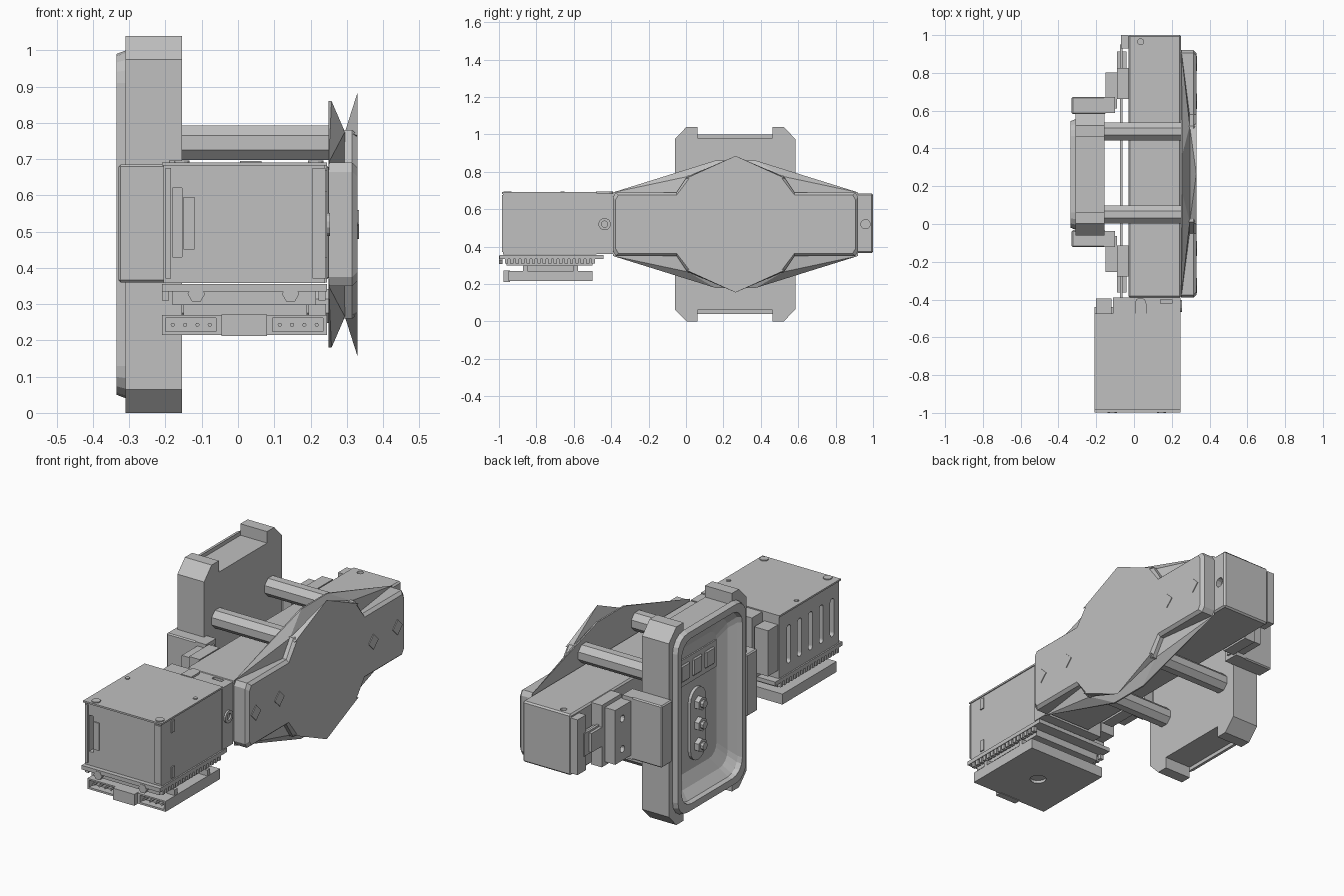
import bpy, bmesh, math
from mathutils import Matrix, Vector

if "Cube" in bpy.data.objects:
    bpy.data.objects.remove(bpy.data.objects["Cube"])

grey = bpy.data.materials.new("light_grey")
grey.use_nodes = True
COL = (0.53, 0.53, 0.53, 1)
grey.diffuse_color = COL
grey.node_tree.nodes["Principled BSDF"].inputs["Base Color"].default_value = COL


def finish(name, bm):
    bmesh.ops.recalc_face_normals(bm, faces=bm.faces)
    me = bpy.data.meshes.new(name)
    bm.to_mesh(me)
    bm.free()
    me.materials.append(grey)
    ob = bpy.data.objects.new(name, me)
    bpy.context.collection.objects.link(ob)
    return ob


def box(name, x, y, z, bevel=0):
    """Box from (min, max) pairs."""
    bm = bmesh.new()
    bmesh.ops.create_cube(bm, size=1)
    for v in bm.verts:
        v.co = [(a + b) / 2 + c * (b - a) for c, (a, b) in zip(v.co, (x, y, z))]
    if bevel:
        bmesh.ops.bevel(bm, geom=bm.edges[:], offset=bevel, segments=1, affect='EDGES')
    return finish(name, bm)


def prism(name, centre, r, depth, axis, sides=12):
    """Round or faceted bar along one axis."""
    bm = bmesh.new()
    turn = {'X': Matrix.Rotation(math.pi / 2, 4, 'Y'), 'Y': Matrix.Rotation(math.pi / 2, 4, 'X'),
            'Z': Matrix()}[axis]
    bmesh.ops.create_cone(bm, cap_ends=True, segments=sides, radius1=r, radius2=r, depth=depth,
                          matrix=Matrix.Translation(centre) @ turn @ Matrix.Rotation(math.pi / sides, 4, 'Z'))
    return finish(name, bm)


def loft(name, rings):
    """Skin a list of (x, [(y, z), ...]) sections and cap both ends."""
    bm = bmesh.new()
    loops = [[bm.verts.new((x, y, z)) for y, z in pts] for x, pts in rings]
    n = len(loops[0])
    for a, b in zip(loops, loops[1:]):
        for i in range(n):
            bm.faces.new((a[i], a[(i + 1) % n], b[(i + 1) % n], b[i]))
    bm.faces.new(loops[0])
    bm.faces.new(loops[-1])
    return finish(name, bm)


def hull(name, pts):
    bm = bmesh.new()
    for p in pts:
        bm.verts.new(p)
    bmesh.ops.convex_hull(bm, input=bm.verts[:])
    bmesh.ops.dissolve_limit(bm, angle_limit=0.02, verts=bm.verts[:], edges=bm.edges[:])
    return finish(name, bm)


def round_rect(y0, y1, z0, z1, r, steps=5):
    pts = []
    for k, (cy, cz) in enumerate([(y1 - r, z1 - r), (y0 + r, z1 - r), (y0 + r, z0 + r), (y1 - r, z0 + r)]):
        for i in range(steps):
            a = math.pi / 2 * (k + i / (steps - 1))
            pts.append((cy + r * math.cos(a), cz + r * math.sin(a)))
    return pts


def cut(ob, cutters):
    """Subtract each cutter, then remove it."""
    for c in cutters:
        c.hide_render = True
        m = ob.modifiers.new("cut", 'BOOLEAN')
        m.object, m.operation, m.solver = c, 'DIFFERENCE', 'EXACT'
    dg = bpy.context.evaluated_depsgraph_get()
    me = bpy.data.meshes.new_from_object(ob.evaluated_get(dg))
    ob.modifiers.clear()
    ob.data = me
    for c in cutters:
        bpy.data.objects.remove(c)


MID = 0.52  # height of the horizontal symmetry plane

# Main beam with bolt sockets and its side rail
beam = box("main_beam", (-0.03, 0.25), (-0.39, 1.0), (0.365, 0.685), 0.008)
cut(beam, [prism("socket", (0.25, 0.96, MID), 0.025, 0.06, 'X'),
           prism("top_hole", (0.035, 0.965, 0.685), 0.016, 0.05, 'Z')])
box("side_rail", (-0.075, -0.062), (-0.39, 0.95), (0.46, 0.58))
box("beam_end_flange", (-0.07, -0.03), (0.93, 1.0), (0.38, 0.67))

# Side armour plate: stepped octagon with chamfered outer edge
def plate_outline(d):
    half = [(-0.39 + d, 0.665 - d), (-0.375 + d, 0.69 - d), (-0.05, 0.69 - d), (0.01 + d * .6, 0.78 - d),
            (0.52 - d * .6, 0.78 - d), (0.58, 0.69 - d), (0.905 - d, 0.69 - d), (0.92 - d, 0.665 - d)]
    return half + [(y, 2 * MID - z) for y, z in reversed(half)]

loft("armour_plate", [(0.25, plate_outline(0)), (0.315, plate_outline(0)), (0.33, plate_outline(0.014))])

# Flared fins above and below the armour plate
for side, s in (("upper", 1), ("lower", -1)):
    fz = lambda z: MID + s * (z - MID)
    hull(side + "_inner_fin", [(x, y, fz(z)) for x, y, z in [
        (0.25, -0.39, 0.69), (0.25, 0.155, 0.86), (0.25, 0.375, 0.86), (0.25, 0.92, 0.69),
        (0.258, 0.155, 0.86), (0.258, 0.375, 0.86), (0.295, 0.01, 0.775), (0.295, 0.52, 0.775),
        (0.295, -0.05, 0.68), (0.295, 0.58, 0.68), (0.25, -0.39, 0.67), (0.25, 0.92, 0.67)]])
    hull(side + "_outer_fin", [(x, y, fz(z)) for x, y, z in [
        (0.295, 0.01, 0.775), (0.295, 0.52, 0.775), (0.33, 0.0, 0.765), (0.33, 0.53, 0.765),
        (0.33, 0.265, 0.885), (0.295, 0.265, 0.72)]])
    # Cross rods joining the armour and the shield
    for end, y in (("front", 0.05), ("rear", 0.49)):
        prism(f"{side}_{end}_rod", (0.05, y, fz(0.745)), 0.051, 0.42, 'X', 8)

# Diamond plates on the armour
for i, y in enumerate((-0.325, -0.13, 0.65, 0.85)):
    prism(f"diamond_{i + 1}", (0.33, y, MID), 0.04, 0.008, 'X', 4).matrix_world = (
        Matrix.Translation((0, y, MID)) @ Matrix.Rotation(math.pi / 4, 4, 'X') @ Matrix.Translation((0, -y, -MID)))

# Shield body: chamfered block with notched top and bottom
CY = 0.2625
quarter = [(0.2, 0.98), (0.2, 1.04), (0.26, 1.04), (0.3225, 0.975)]
top = [(CY + a, z) for a, z in quarter]
top = [(2 * CY - y, z) for y, z in reversed(top)] + top
outline = top + [(y, 1.04 - z) for y, z in reversed(top)]
shield = loft("shield_body", [(-0.31, outline), (-0.155, outline)])
rim = loft("shield_rim", [(-0.309, round_rect(-0.03, 0.555, 0.04, 1.0, 0.09)),
                          (-0.335, round_rect(-0.02, 0.545, 0.05, 0.99, 0.08))])

# Hollow dish sunk into the outward side of the shield
for ob in (shield, rim):
    cut(ob, [loft("dish_cutter", [(-0.40, round_rect(0.0, 0.525, 0.075, 0.965, 0.08)),
                                  (-0.31, round_rect(0.015, 0.51, 0.09, 0.95, 0.08)),
                                  (-0.27, round_rect(0.04, 0.485, 0.13, 0.91, 0.07)),
                                  (-0.24, round_rect(0.09, 0.435, 0.19, 0.85, 0.06))])])

# Dish fittings: three small panels, an oval plate and three hex knobs
for i, y in enumerate((0.16, CY, 0.365)):
    box(f"dish_panel_{i + 1}", (-0.255, -0.235), (y - 0.038, y + 0.038), (0.68, 0.77), 0.006)
box("panel_backing", (-0.247, -0.235), (0.10, 0.425), (0.655, 0.795))
loft("oval_plate", [(-0.235, round_rect(0.2, 0.325, 0.23, 0.61, 0.062)),
                    (-0.255, round_rect(0.2, 0.325, 0.23, 0.61, 0.062))])
for i, z in enumerate((0.31, 0.42, 0.53)):
    prism(f"knob_{i + 1}", (-0.265, CY, z), 0.036, 0.03, 'X', 6)
    prism(f"knob_cap_{i + 1}", (-0.285, CY, z), 0.02, 0.02, 'X', 8)

# Stepped brackets between beam and shield, mirrored front to rear
for end, s in (("rear", 1), ("front", -1)):
    ry = lambda a, b: tuple(sorted((CY + 0.012 + s * (a - CY), CY + 0.012 + s * (b - CY))))
    clamp = box(end + "_clamp", (-0.33, -0.15), ry(0.57, 0.66), (0.36, 0.685), 0.006)
    box(end + "_clamp_web", (-0.16, -0.10), ry(0.575, 0.66), (0.36, 0.685))
    flange = box(end + "_flange", (-0.15, -0.09), ry(0.60, 0.79), (0.38, 0.665))
    cut(flange, [prism("hole", (-0.15, CY + 0.012 + s * (0.73 - CY), z), 0.018, 0.05, 'X') for z in (0.44, 0.6)])
    for name, z in (("upper", (0.55, 0.685)), ("lower", (0.36, 0.49))):
        box(f"{end}_{name}_lug", (-0.09, -0.028), ry(0.65, 0.815), z)
    box(end + "_arm", (-0.09, -0.04), ry(0.66, 0.90), (0.47, 0.57))

# Mount between beam and front housing
mount = box("mount_block", (-0.11, 0.245), (-0.48, -0.39), (0.36, 0.685))
box("mount_side_tab", (-0.20, -0.12), (-0.48, -0.395), (0.40, 0.64))
box("mount_top_tab", (0.005, 0.065), (-0.48, -0.42), (0.68, 0.695))
prism("mount_tab_end", (0.035, -0.42, 0.6875), 0.03, 0.015, 'Z')
bolt = prism("mount_bolt", (0.246, -0.435, MID), 0.033, 0.016, 'X')
cut(bolt, [prism("bore", (0.255, -0.435, MID), 0.017, 0.03, 'X')])
cut(mount, [box("pocket", (0.14, 0.2), (-0.42, -0.4), (0.65, 0.72))])

# Front housing with slotted side and front
housing = box("front_housing", (-0.205, 0.24), (-0.978, -0.478), (0.358, 0.684))
slots = [loft("slot", [(-0.25, round_rect(y - 0.016, y + 0.016, 0.41, 0.61, 0.015)),
                       (-0.16, round_rect(y - 0.016, y + 0.016, 0.41, 0.61, 0.015))])
         for y in (-0.92, -0.83, -0.74, -0.65, -0.56)]
cut(housing, slots + [box("front_slot", (-0.18, -0.155), (-1.0, -0.94), (0.43, 0.62))])
box("housing_lid", (-0.21, 0.245), (-0.985, -0.475), (0.682, 0.691))
for name, x in (("right", (-0.2, -0.185)), ("left", (0.205, 0.242))):
    box(f"front_strip_{name}", x, (-0.985, -0.977), (0.37, 0.675))
box("front_tab", (-0.15, -0.12), (-0.984, -0.977), (0.45, 0.595))
for i, (x, y, r) in enumerate([(-0.155, -0.955, 0.022), (0.215, -0.955, 0.022),
                               (-0.18, -0.66, 0.011), (0.215, -0.66, 0.011)]):
    prism(f"lid_screw_{i + 1}", (x, y, 0.692), r, 0.008, 'Z')
for i, z in enumerate((0.64, 0.40)):
    box(f"side_clip_{i + 1}", (0.238, 0.246), (-0.90, -0.875), (z - 0.03, z + 0.03))

# Toothed tray below the housing
box("tray", (-0.21, 0.245), (-0.998, -0.44), (0.335, 0.356))
box("tray_core", (-0.18, 0.215), (-0.96, -0.5), (0.298, 0.336))
for i in range(17):
    y = -0.96 + i * 0.029
    for x in (-0.2, 0.232):
        box(f"tray_tooth_{i + 1}", (x - 0.01, x + 0.01), (y - 0.009, y + 0.009), (0.31, 0.336))
for i, x in enumerate((-0.115, 0.145)):
    prism(f"tray_nut_{i + 1}", (x, -0.99, 0.328), 0.024, 0.02, 'Y', 6)

# Lower connector pad with recessed ports and pins
box("pad_spacer", (-0.15, 0.19), (-0.86, -0.59), (0.262, 0.30))
pad = box("connector_pad", (-0.21, 0.245), (-0.95, -0.50), (0.215, 0.27))
cut(pad, [box("port", x, (-1.0, -0.91), (0.225, 0.262)) for x in ((-0.2, -0.06), (0.095, 0.235))]
    + [prism("drain", (0.02, -0.72, 0.215), 0.04, 0.03, 'Z', 16)])
box("pad_centre", (-0.045, 0.08), (-0.975, -0.94), (0.212, 0.272))
for x0 in (-0.18, 0.115):
    for i in range(4):
        prism(f"pin_{i + 1}", (x0 + i * 0.034, -0.925, 0.243), 0.006, 0.04, 'Y', 6)
for i, y in enumerate((-0.86, -0.59)):
    box(f"pad_clip_{i + 1}", (0.195, 0.243), (y - 0.012, y + 0.012), (0.255, 0.30))
